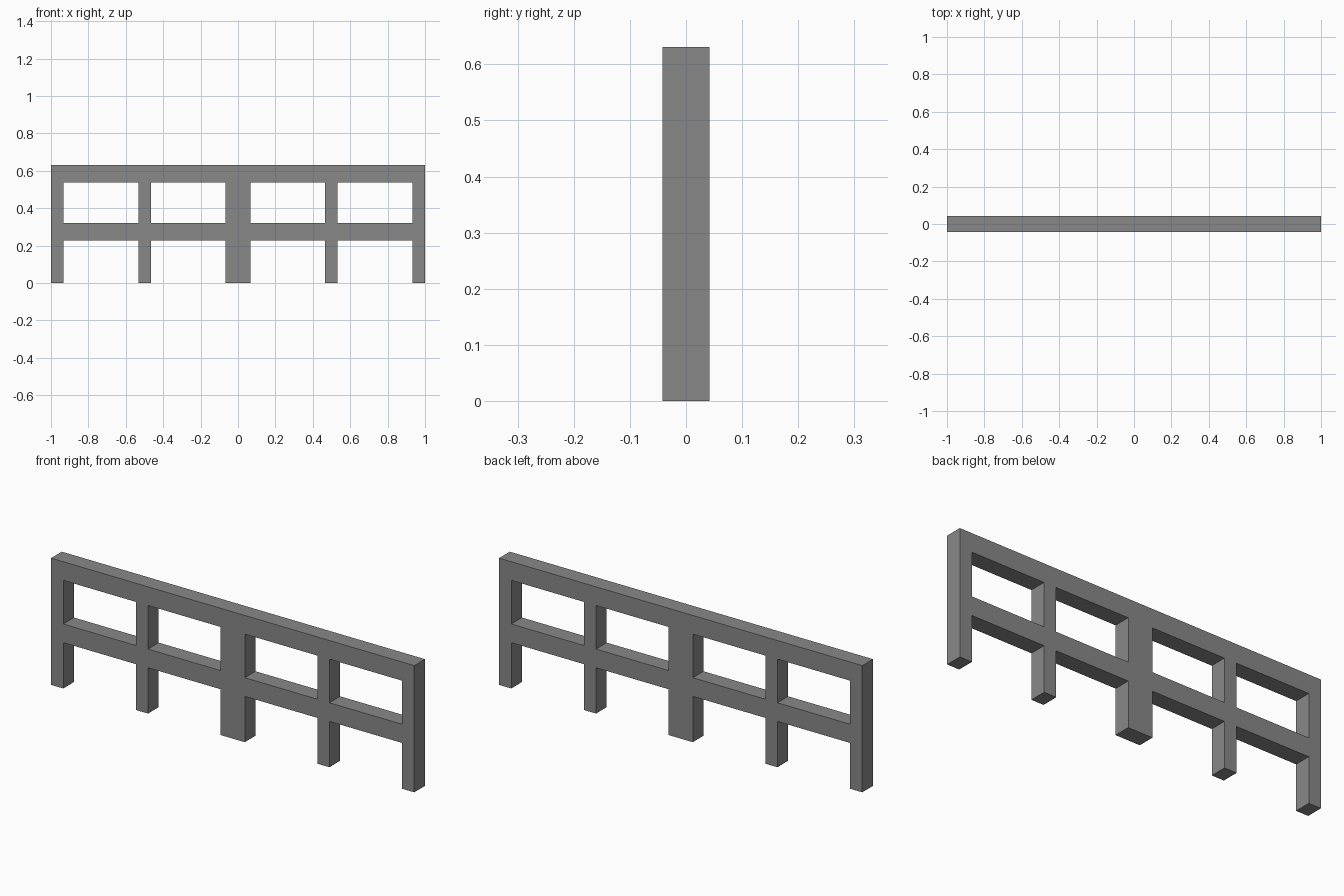
import bpy
import bmesh

cube = bpy.data.objects.get("Cube")
if cube:
    bpy.data.objects.remove(cube, do_unlink=True)

HALF_DEPTH = 0.042

# Plain grey paint
grey = bpy.data.materials.new("grey_paint")
grey.use_nodes = True
colour = (0.25, 0.25, 0.25, 1)
grey.diffuse_color = colour
grey.node_tree.nodes["Principled BSDF"].inputs["Base Color"].default_value = colour

# Post edges mirrored about the wide middle post, and rail edges in height
half = [0.067, 0.466, 0.533, 0.933, 1.0]
xs = [-x for x in reversed(half)] + half
zs = [0, 0.228, 0.321, 0.538, 0.631]

# Front outline: even columns are posts, odd rows are rails, the rest is open
bm = bmesh.new()
grid = [[bm.verts.new((x, -HALF_DEPTH, z)) for z in zs] for x in xs]
for i in range(len(xs) - 1):
    for j in range(len(zs) - 1):
        if i % 2 == 0 or j % 2 == 1:
            bm.faces.new((grid[i][j], grid[i + 1][j],
                          grid[i + 1][j + 1], grid[i][j + 1]))

# Give the frame its thickness
front = bm.faces[:]
result = bmesh.ops.extrude_face_region(bm, geom=front, use_keep_orig=True)
back = [v for v in result["geom"] if isinstance(v, bmesh.types.BMVert)]
bmesh.ops.translate(bm, verts=back, vec=(0, 2 * HALF_DEPTH, 0))
bmesh.ops.recalc_face_normals(bm, faces=bm.faces[:])

mesh = bpy.data.meshes.new("fence_frame")
bm.to_mesh(mesh)
bm.free()
mesh.materials.append(grey)
fence = bpy.data.objects.new("fence_frame", mesh)
bpy.context.collection.objects.link(fence)
